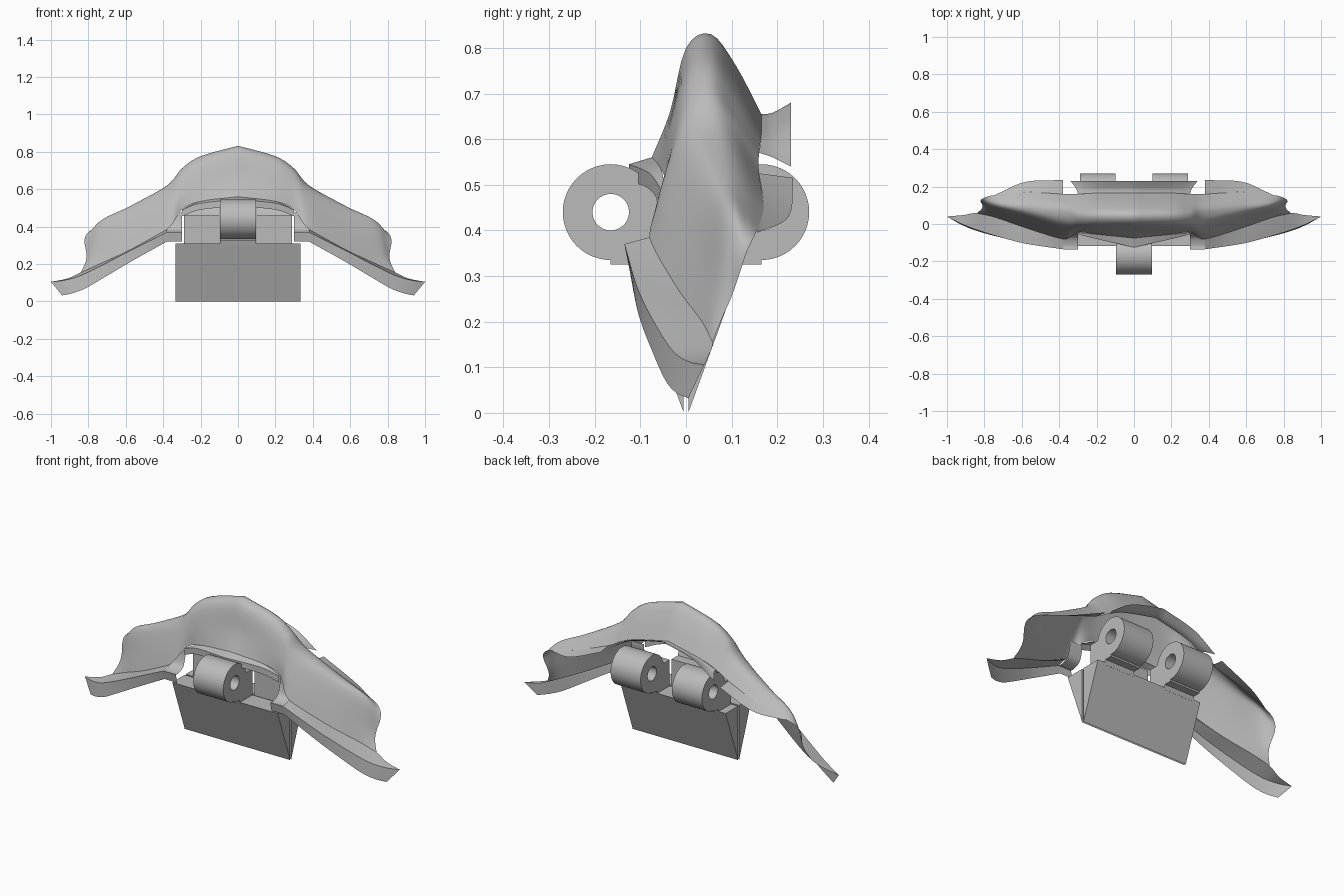
import bpy, bmesh, math
from mathutils import Vector

old = bpy.data.objects.get("Cube")
if old:
    bpy.data.objects.remove(old, do_unlink=True)

grey = bpy.data.materials.new("plain grey")
grey.use_nodes = True
colour = (0.5, 0.5, 0.5, 1)
grey.diffuse_color = colour
grey.node_tree.nodes["Principled BSDF"].inputs["Base Color"].default_value = colour


def finish(name, bm, angle=None):
    """Turn a bmesh into a named, coloured object."""
    bmesh.ops.remove_doubles(bm, verts=bm.verts, dist=0.0005)
    bmesh.ops.recalc_face_normals(bm, faces=bm.faces)
    mesh = bpy.data.meshes.new(name)
    bm.to_mesh(mesh)
    bm.free()
    obj = bpy.data.objects.new(name, mesh)
    bpy.context.collection.objects.link(obj)
    mesh.materials.append(grey)
    if angle:
        bpy.ops.object.select_all(action='DESELECT')
        obj.select_set(True)
        bpy.context.view_layer.objects.active = obj
        bpy.ops.object.shade_smooth_by_angle(angle=math.radians(angle))
    return obj


def smooth_path(points, steps):
    """Catmull-Rom curve through the points."""
    pts = [Vector(p) for p in points]
    if len(pts) == 2:
        return [pts[0].lerp(pts[1], i / steps) for i in range(steps + 1)]
    ext = [pts[0] * 2 - pts[1]] + pts + [pts[-1] * 2 - pts[-2]]
    path = []
    for a, b, c, d in zip(ext, ext[1:], ext[2:], ext[3:]):
        for i in range(steps):
            t = i / steps
            path.append(0.5 * (2 * b + (c - a) * t + (2 * a - 5 * b + 4 * c - d) * t * t
                               + (3 * b - a - 3 * c + d) * t ** 3))
    return path + [pts[-1]]


def loft(bm, rails, along=6, across=4):
    """Skin a sheet over rails that all have the same number of points."""
    curves = [smooth_path(r, along) for r in rails]
    rows = [smooth_path(section, across) for section in zip(*curves)]
    grid = [[bm.verts.new(p) for p in row] for row in rows]
    for r, s in zip(grid, grid[1:]):
        for i in range(len(r) - 1):
            bm.faces.new((r[i], r[i + 1], s[i + 1], s[i]))


def skirt(rail, start, end):
    """Copy of a rail, dropped by an offset that changes along it."""
    last = len(rail) - 1
    return [Vector(p) + Vector(start).lerp(Vector(end), i / last) for i, p in enumerate(rail)]


def mirrored(obj):
    mod = obj.modifiers.new("mirror", 'MIRROR')
    mod.use_clip = True
    mod.merge_threshold = 0.001
    return obj


# Left half of the shell: rails from the middle out to the slanted rear cut
front_crease = [(0, -.075, .56), (.2, -.055, .535), (.3, -.045, .49), (.38, -.08, .385),
                (.58, -.02, .275), (.74, .035, .2), (.84, .058, .155)]
front_wall = [(0, -.035, .66), (.2, -.035, .63), (.3, -.035, .57), (.38, -.045, .49),
              (.58, .01, .37), (.74, .058, .285), (.815, .08, .21)]
front_shoulder = [(0, 0, .8), (.2, 0, .745), (.3, 0, .68), (.38, .005, .595),
                  (.58, .05, .48), (.74, .085, .395), (.81, .1, .255)]
crest = [(0, .055, .83), (.2, .055, .775), (.3, .055, .71), (.38, .06, .62),
         (.58, .085, .508), (.74, .108, .427), (.82, .119, .31)]
rear_shoulder = [(0, .11, .76), (.2, .11, .71), (.3, .108, .65), (.38, .105, .6),
                 (.58, .125, .492), (.74, .135, .415), (.815, .132, .35)]
rear_crease = [(0, .165, .655), (.2, .165, .61), (.3, .16, .57), (.38, .16, .525),
               (.58, .17, .45), (.74, .155, .4), (.79, .145, .378)]
shell = bmesh.new()
loft(shell, [front_crease, front_wall, front_shoulder, crest, rear_shoulder, rear_crease])

# Front lip in the middle, with a short drop
lip = [(0, -.125, .545), (.2, -.08, .525), (.3, -.055, .49)]
loft(shell, [front_crease[:3], lip], across=2)
loft(shell, [lip, skirt(lip, (0, 0, -.035), (0, 0, -.035))], across=1)

# Side flange that runs out past the end wall, with a skirt under its rim
inner = front_crease[3:] + [(.91, .048, .123), (1, .04, .105)]
rim = [(.38, -.135, .37), (.58, -.105, .27), (.74, -.063, .187), (.85, -.028, .135),
       (.93, .004, .113), (1, .04, .105)]
loft(shell, [inner, rim])
loft(shell, [rim, skirt(rim, (0, .01, -.05), (-.06, -.035, -.073))], across=2)

# Rear lip in the middle and rear flange on the side
loft(shell, [rear_crease[:3], [(0, .19, .658), (.2, .19, .612), (.31, .19, .56)],
             [(0, .23, .68), (.2, .23, .63), (.34, .23, .54)]])
loft(shell, [rear_crease[3:6], [(.38, .235, .515), (.58, .225, .43), (.74, .157, .395)]])

# Curled corner beside the front opening
corner = [(-.047, .475), (-.05, .44), (-.068, .39), (-.11, .37), (-.135, .37)]
loft(shell, [[(x, y, z) for x in (.3, .38)] for y, z in corner])
loft(shell, [[(x, y, z) for x in (.3, .38)] for y, z in ((-.135, .37), (-.125, .32))])
mirrored(finish("shell", shell, 40))


def prism(bm, profile, x0, x1):
    """Solid with a y-z profile running from x0 to x1."""
    ends = [[bm.verts.new((x, y, z)) for y, z in profile] for x in (x0, x1)]
    for end in ends:
        bm.faces.new(end)
    count = len(profile)
    for i in range(count):
        j = (i + 1) % count
        bm.faces.new((ends[0][i], ends[0][j], ends[1][j], ends[1][i]))


def knuckle(name, x0, x1, side):
    """Hinge barrel with a pin hole and a foot down to the wedge."""
    bm = bmesh.new()
    count, radii = 48, (.105, .04)
    rings = []
    for x, r in ((x0, radii[0]), (x1, radii[0]), (x1, radii[1]), (x0, radii[1])):
        turn = [math.tau * i / count for i in range(count)]
        rings.append([bm.verts.new((x, side * .165 + r * math.cos(a), .44 + r * math.sin(a))) for a in turn])
    for a, b in zip(rings, rings[1:] + rings[:1]):
        for i in range(count):
            j = (i + 1) % count
            bm.faces.new((a[i], a[j], b[j], b[i]))
    foot = [(.165, .325), (.165, .345), (.1, .4), (.07, .46), (.005, .46), (.005, .3), (.115, .3), (.123, .325)]
    prism(bm, [(side * y, z) for y, z in foot], x0, x1)
    finish(name, bm, 30)


knuckle("front_knuckle", -.095, .095, -1)
knuckle("rear_knuckle_left", .1, .29, 1)
knuckle("rear_knuckle_right", -.29, -.1, 1)

# Two half wedges that meet in a narrow edge
for name, side in (("front_wedge", -1), ("rear_wedge", 1)):
    wedge = bmesh.new()
    prism(wedge, [(side * .005, 0), (side * .118, .31), (side * .005, .31)], -.335, .335)
    finish(name, wedge)
